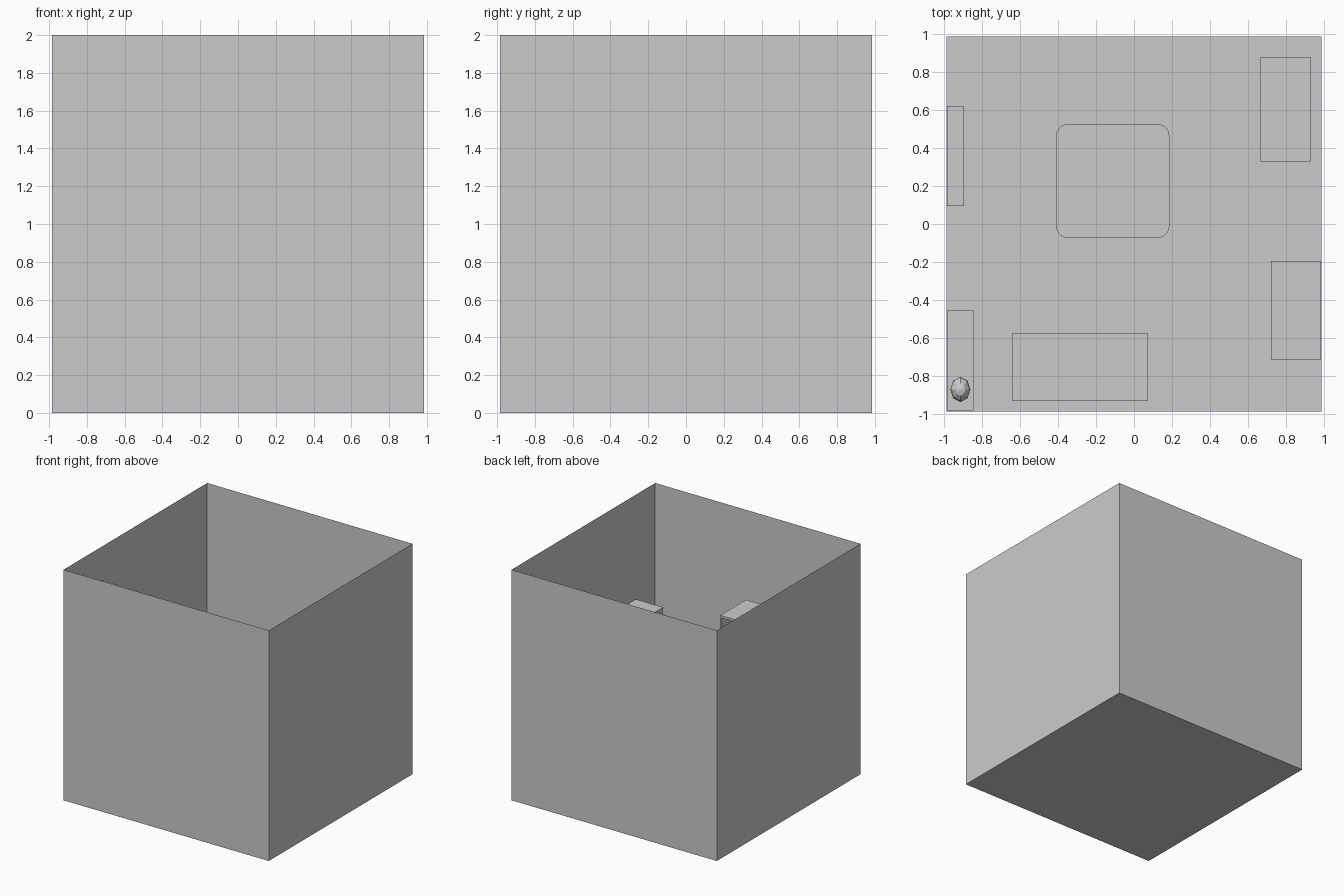
import bpy, bmesh, math
from mathutils import Vector

if "Cube" in bpy.data.objects:
    bpy.data.objects.remove(bpy.data.objects["Cube"])


def finish(name, bm):
    mesh = bpy.data.meshes.new(name)
    bm.to_mesh(mesh)
    bm.free()
    ob = bpy.data.objects.new(name, mesh)
    bpy.context.collection.objects.link(ob)
    return ob


def add_box(bm, lo, hi):
    lo, hi = Vector(lo), Vector(hi)
    verts = bmesh.ops.create_cube(bm, size=1)["verts"]
    for v in verts:
        v.co = Vector([v.co[i] * (hi[i] - lo[i]) + (lo[i] + hi[i]) / 2 for i in range(3)])
    return verts


def box(name, lo, hi):
    bm = bmesh.new()
    add_box(bm, lo, hi)
    return finish(name, bm)


def bookcase(name, w, d, h, t, shelves, location, turn=0):
    # open side faces +y before turning
    bm = bmesh.new()
    for s in (-1, 1):
        x0, x1 = sorted((s * w / 2, s * (w / 2 - t)))
        add_box(bm, (x0, -d / 2, 0), (x1, d / 2, h))
    iw = w / 2 - t
    add_box(bm, (-iw, -d / 2, 0), (iw, -d / 2 + t, h))
    for i in range(shelves + 2):
        z = i * (h - 0.02) / (shelves + 1)
        add_box(bm, (-iw, -d / 2 + t, z), (iw, d / 2, z + 0.02))
    add_box(bm, (-iw, -d / 2, h - 0.02), (iw, -d / 2 + t, h))
    ob = finish(name, bm)
    ob.location = location
    ob.rotation_euler.z = turn
    return ob


# Room shell: open-topped, single-sheet walls and floor
W = 0.985
bm = bmesh.new()
add_box(bm, (-W, -W, 0), (W, W, 2))
bm.faces.ensure_lookup_table()
top = [f for f in bm.faces if f.calc_center_median().z > 1.9]
bmesh.ops.delete(bm, geom=top, context="FACES_ONLY")
finish("room_shell", bm)

# Bookcases
bookcase("tall_bookcase", 0.715, 0.355, 1.25, 0.012, 3, (-0.283, -0.753, 0.002))
bookcase("low_bookcase", 0.55, 0.265, 0.95, 0.006, 2, (0.797, 0.604, 0.002), math.pi / 2)

# Cabinets against the walls
E = W - 0.002
box("dresser", (0.72, -0.716, 0.002), (E, -0.195, 1.095))
box("corner_cupboard", (-E, -0.98, 1.18), (-0.843, -0.455, 1.706))
box("wall_panel", (-E, 0.095, 0.5), (-0.894, 0.62, 1.02))

# Eight-sided ornament on the cupboard
bm = bmesh.new()
bmesh.ops.create_uvsphere(bm, u_segments=8, v_segments=6, radius=1)
for v in bm.verts:
    v.co = Vector((v.co.x * 0.053 - 0.913, v.co.y * 0.066 - 0.87, v.co.z * 0.06 + 1.765))
finish("ornament", bm)

# Table with rounded corners
bm = bmesh.new()
verts = add_box(bm, (-0.41, -0.072, 0.41), (0.186, 0.524, 0.45))
edges = [e for e in bm.edges if abs(e.verts[0].co.z - e.verts[1].co.z) > 0.01]
bmesh.ops.bevel(bm, geom=edges, offset=0.06, segments=6, profile=0.5, affect="EDGES")
finish("table_top", bm)

# Table legs
bm = bmesh.new()
for x in (-0.36, 0.1):
    for y in (-0.022, 0.438):
        add_box(bm, (x, y, 0.002), (x + 0.036, y + 0.036, 0.41))
finish("table_legs", bm)
